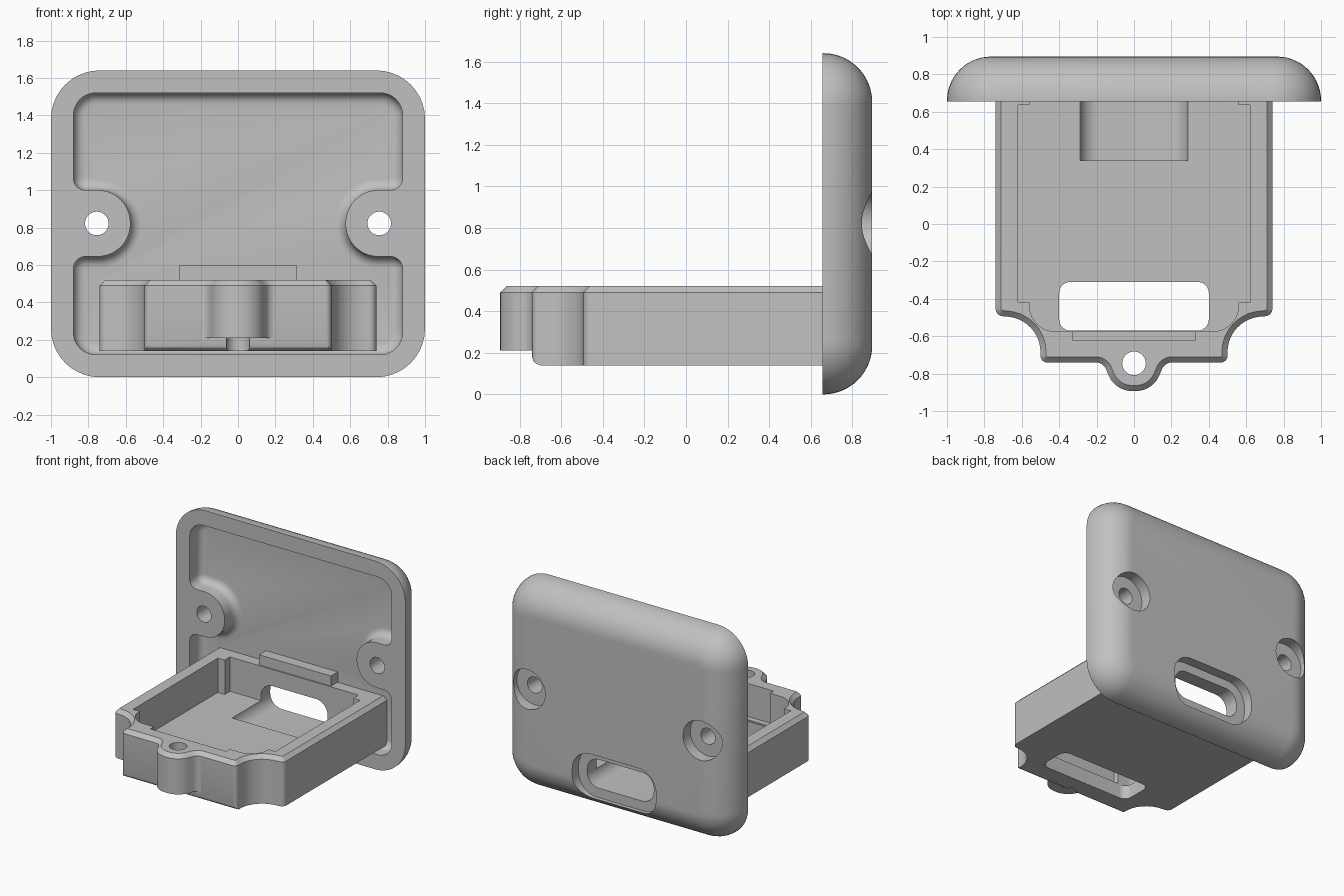
import bpy, bmesh, math
from mathutils import Vector

if "Cube" in bpy.data.objects:
    bpy.data.objects.remove(bpy.data.objects["Cube"], do_unlink=True)

grey = bpy.data.materials.new("light_grey")
grey.use_nodes = True
grey.diffuse_color = (0.53, 0.53, 0.53, 1)
grey.node_tree.nodes["Principled BSDF"].inputs["Base Color"].default_value = (0.53, 0.53, 0.53, 1)


def rounded(corners, steps=10):
    """Outline whose corners (a, b, radius) are replaced with arcs."""
    out = []
    n = len(corners)
    for i, (a, b, r) in enumerate(corners):
        p = Vector((a, b))
        if r == 0:
            out.append(p)
            continue
        u = (Vector(corners[i - 1][:2]) - p).normalized()
        v = (Vector(corners[(i + 1) % n][:2]) - p).normalized()
        half = u.angle(v) / 2
        centre = p + (u + v).normalized() * (r / math.sin(half))
        start = p + u * (r / math.tan(half)) - centre
        end = p + v * (r / math.tan(half)) - centre
        sweep = math.atan2(start.x * end.y - start.y * end.x, start.dot(end))
        for k in range(steps + 1):
            t = sweep * k / steps
            c, s = math.cos(t), math.sin(t)
            out.append(centre + Vector((start.x * c - start.y * s, start.x * s + start.y * c)))
    return out


def mirrored(half):
    return half + [(-a, b, r) for a, b, r in reversed(half)]


def rect(w, lo, hi, r):
    return rounded([(w, lo, r), (w, hi, r), (-w, hi, r), (-w, lo, r)])


def circle(a, b, r, n=40):
    return [Vector((a + r * math.cos(math.tau * k / n), b + r * math.sin(math.tau * k / n)))
            for k in range(n)]


def extrude(name, outline, axis, lo, hi, bevel=0, segments=1):
    """Prism along an axis, with an optional bevel round its far end."""
    place = {"x": lambda p, h: (h, p.x, p.y),
             "y": lambda p, h: (p.x, h, p.y),
             "z": lambda p, h: (p.x, p.y, h)}[axis]
    bm = bmesh.new()
    near = [bm.verts.new(place(p, lo)) for p in outline]
    far = [bm.verts.new(place(p, hi)) for p in outline]
    bm.faces.new(near)
    cap = bm.faces.new(far)
    n = len(outline)
    for i in range(n):
        j = (i + 1) % n
        bm.faces.new((near[i], near[j], far[j], far[i]))
    bmesh.ops.recalc_face_normals(bm, faces=bm.faces)
    if bevel:
        bmesh.ops.bevel(bm, geom=list(cap.edges), offset=bevel, segments=segments,
                        profile=0.5, affect="EDGES", clamp_overlap=False)
        bmesh.ops.recalc_face_normals(bm, faces=bm.faces)
    mesh = bpy.data.meshes.new(name)
    bm.to_mesh(mesh)
    bm.free()
    mesh.materials.append(grey)
    ob = bpy.data.objects.new(name, mesh)
    bpy.context.scene.collection.objects.link(ob)
    return ob


def combine(target, tool, operation="DIFFERENCE"):
    mod = target.modifiers.new(tool.name, "BOOLEAN")
    mod.operation, mod.object, mod.solver = operation, tool, "EXACT"
    bpy.context.view_layer.objects.active = target
    bpy.ops.object.modifier_apply(modifier=mod.name)
    bpy.data.objects.remove(tool, do_unlink=True)


# Back plate with a rounded rear edge
body = extrude("wall_plate_with_tray", rect(1, 0, 1.64, 0.26), "y", 0.655, 0.895, 0.235, 14)

# Shallow hollow that leaves a rim and two screw bosses
hollow = mirrored([(0.88, 0.12, 0.12), (0.88, 0.645, 0.065), (0.575, 0.645, 0.175),
                   (0.575, 1.0, 0.175), (0.88, 1.0, 0.065), (0.88, 1.52, 0.12)])
combine(body, extrude("hollow", rounded(hollow), "y", 0.6, 0.795, 0.06, 6))

# Tray with scooped front corners and a screw lobe
tray_outline = mirrored([(0.74, 0.82, 0), (0.74, -0.49, 0.04), (0.5, -0.51, 0.19),
                         (0.5, -0.74, 0.035), (0.165, -0.74, 0.06), (0.1, -0.893, 0.135)])
tray = extrude("tray", rounded(tray_outline), "z", 0.14, 0.52, 0.03)
under_lobe = rounded([(-1, 0.1, 0), (-0.69, 0.1, 0), (-0.69, 0.14, 0), (-0.742, 0.14, 0.045),
                      (-0.742, 0.21, 0), (-1, 0.21, 0)])
# The rounded lower front edge is cut along with the space under the lobe
under_lobe = [p for p in under_lobe]
combine(tray, extrude("under_lobe", [Vector(q) for q in (
    (-1, 0.1), (-0.7, 0.1), (-0.7, 0.139), (-0.72, 0.147), (-0.734, 0.16),
    (-0.741, 0.185), (-0.741, 0.21), (-1, 0.21))], "x", -0.6, 0.6))

# Tray interior, front notch, floor window and lobe screw hole
interior = mirrored([(0.56, 0.7, 0), (0.56, 0.635, 0), (0.62, 0.635, 0), (0.62, -0.42, 0),
                     (0.56, -0.42, 0), (0.56, -0.575, 0.14)])
combine(tray, extrude("interior", rounded(interior), "z", 0.25, 0.7))
combine(tray, extrude("front_notch", rect(0.33, -0.62, -0.5, 0), "z", 0.26, 0.7))
combine(tray, extrude("floor_window", rect(0.4, -0.57, -0.31, 0.06), "z", 0, 0.4))
combine(tray, extrude("lobe_hole", circle(0, -0.745, 0.063), "z", 0, 0.7))
combine(body, tray, "UNION")

# Thickened block over the cable port
combine(body, extrude("port_block", rect(0.313, 0.3, 0.6, 0), "y", 0.71, 0.83), "UNION")

# Cable port, its channel in the tray floor and the recess behind
combine(body, extrude("port_channel", rect(0.29, 0.165, 0.39, 0.1), "y", 0.34, 1.1))
combine(body, extrude("port_recess", rect(0.365, 0.09, 0.46, 0.16), "y", 0.815, 1.1))

# Plate screw holes with counterbores
for side in (-1, 1):
    combine(body, extrude("screw_hole", circle(side * 0.755, 0.822, 0.063), "y", 0.5, 1.1))
    combine(body, extrude("counterbore", circle(side * 0.755, 0.822, 0.155), "y", 0.805, 1.1))

# Smooth curves, sharp edges
bpy.ops.object.select_all(action="DESELECT")
body.select_set(True)
bpy.context.view_layer.objects.active = body
bpy.ops.object.shade_smooth_by_angle(angle=math.radians(28))
